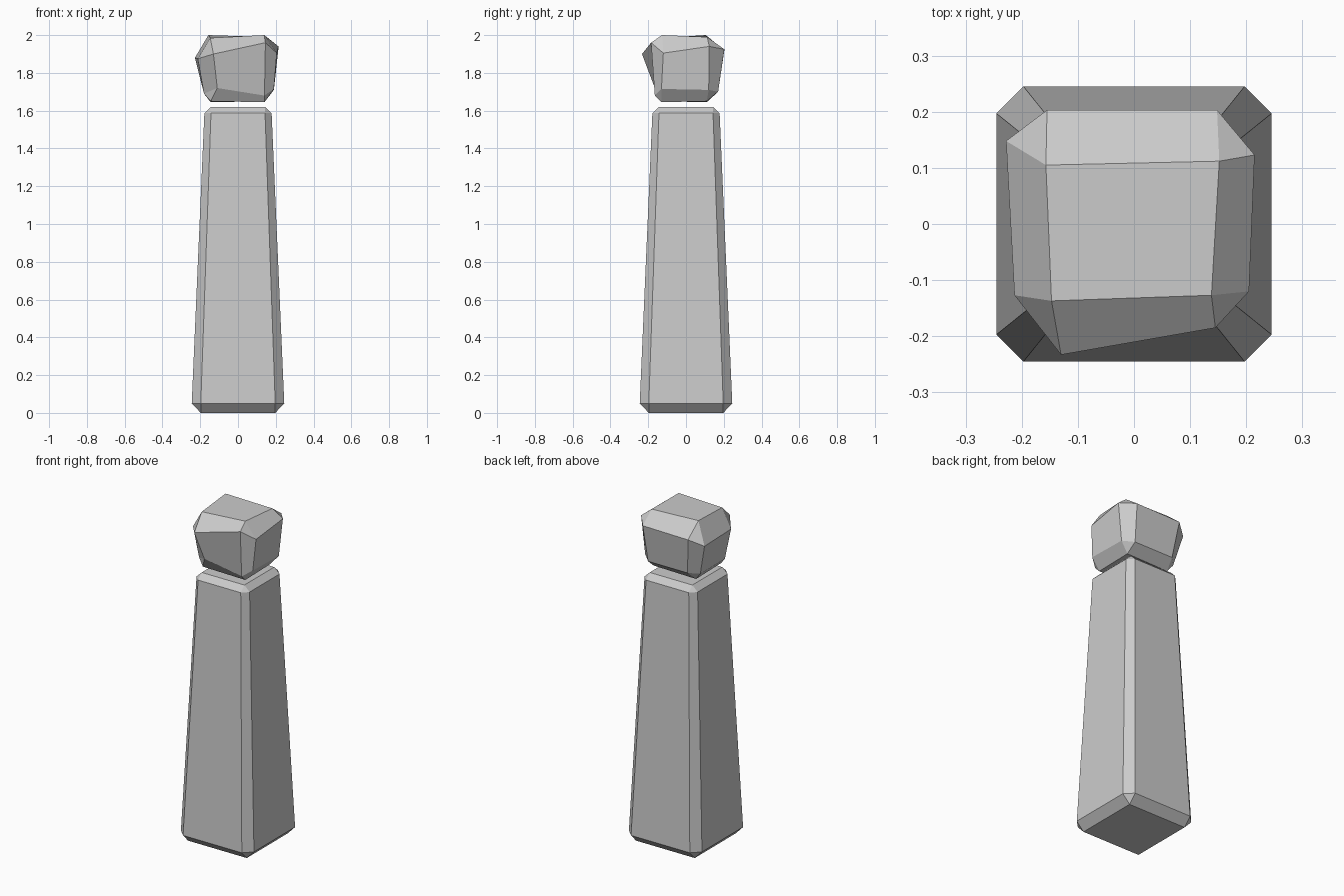
import bpy, bmesh
from itertools import product

if "Cube" in bpy.data.objects:
    bpy.data.objects.remove(bpy.data.objects["Cube"])

SIGNS = list(product((-1, 1), repeat=3))


def chamfered_block(name, point):
    """Chamfered cube; point(axis, signs) gives the corner lying on the face of that axis."""
    bm = bmesh.new()
    v = {(a, s): bm.verts.new(point(a, s)) for s in SIGNS for a in range(3)}

    def corner(**k):
        return tuple(k["s%d" % i] for i in range(3))

    for a in range(3):
        b, c = (a + 1) % 3, (a + 2) % 3
        for sa in (-1, 1):
            # main face
            bm.faces.new([v[a, corner(**{f"s{a}": sa, f"s{b}": i, f"s{c}": j})]
                          for i, j in ((-1, -1), (1, -1), (1, 1), (-1, 1))])
            # edge chamfers between faces a and b, running along c
            for sb in (-1, 1):
                lo = corner(**{f"s{a}": sa, f"s{b}": sb, f"s{c}": -1})
                hi = corner(**{f"s{a}": sa, f"s{b}": sb, f"s{c}": 1})
                bm.faces.new([v[a, lo], v[a, hi], v[b, hi], v[b, lo]])
    # corner triangles
    for s in SIGNS:
        bm.faces.new([v[a, s] for a in range(3)])
    bmesh.ops.recalc_face_normals(bm, faces=bm.faces)
    mesh = bpy.data.meshes.new(name)
    bm.to_mesh(mesh)
    bm.free()
    obj = bpy.data.objects.new(name, mesh)
    bpy.context.collection.objects.link(obj)
    return obj


# Tapered post
def post_point(a, s):
    inner, outer, z_cap, z_side = (.197, .245, 0, .05) if s[2] < 0 else (.143, .178, 1.62, 1.587)
    return (s[0] * (outer if a == 0 else inner),
            s[1] * (outer if a == 1 else inner),
            z_cap if a == 2 else z_side)


chamfered_block("post", post_point)

# Rough-cut head: per corner, the points on its x, y and z faces
HEAD = {
    (-1, -1, -1): ((-.18, -.115, 1.69), (-.11, -.165, 1.72), (-.145, -.13, 1.65)),
    (1, -1, -1): ((.19, -.13, 1.715), (.14, -.165, 1.68), (.14, -.13, 1.645)),
    (-1, 1, -1): ((-.18, .12, 1.69), (-.13, .17, 1.70), (-.145, .11, 1.645)),
    (1, 1, -1): ((.19, .12, 1.71), (.135, .17, 1.70), (.14, .11, 1.65)),
    (-1, -1, 1): ((-.213, -.127, 1.875), (-.13, -.233, 1.90), (-.147, -.137, 1.985)),
    (1, -1, 1): ((.205, -.12, 1.905), (.145, -.185, 1.96), (.138, -.127, 2.0)),
    (-1, 1, 1): ((-.228, .148, 1.88), (-.155, .203, 1.92), (-.157, .105, 2.0)),
    (1, 1, 1): ((.215, .123, 1.94), (.148, .203, 1.925), (.152, .112, 1.99)),
}
chamfered_block("head", lambda a, s: HEAD[s][a])
